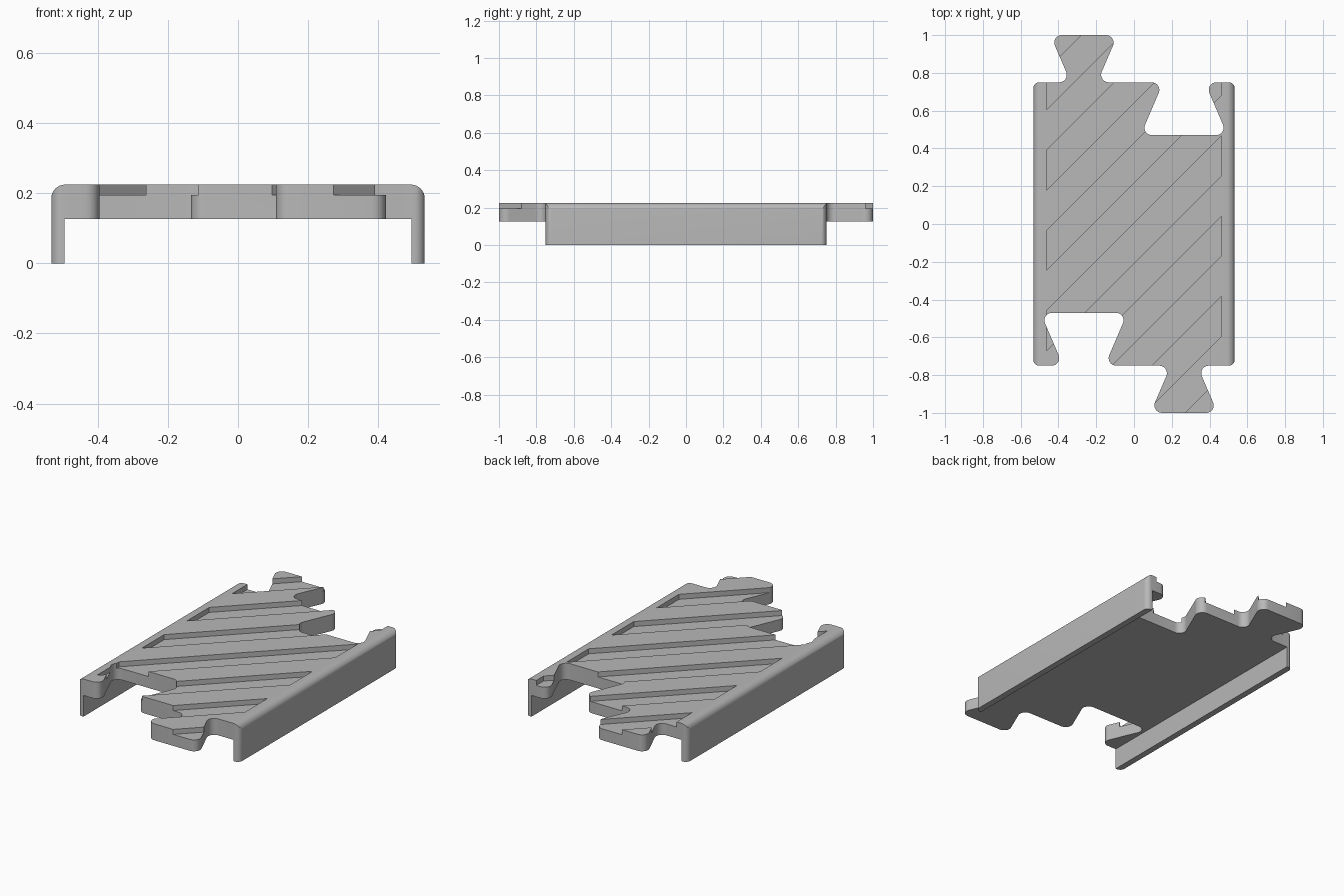
import bpy, bmesh, math
from mathutils import Vector, Matrix

cube = bpy.data.objects.get("Cube")
if cube:
    bpy.data.objects.remove(cube, do_unlink=True)

HALF_W, HALF_L, TIP = 0.533, 0.75, 1.0
TOP, UNDER, GROOVE_Z = 0.225, 0.127, 0.195
WALL_IN, JOINT_X = 0.495, 0.265

grey = bpy.data.materials.new("light_grey")
grey.use_nodes = True
colour = (0.48, 0.48, 0.48, 1)
grey.diffuse_color = colour
grey.node_tree.nodes["Principled BSDF"].inputs["Base Color"].default_value = colour


def rounded(corners, steps=8):
    """Fillet each (x, y, radius) corner of a closed polygon."""
    out = []
    for i, (x, y, r) in enumerate(corners):
        p = Vector((x, y))
        a = (Vector(corners[i - 1][:2]) - p).normalized()
        b = (Vector(corners[(i + 1) % len(corners)][:2]) - p).normalized()
        if r == 0:
            out.append(p)
            continue
        half = a.angle(b) / 2
        centre = p + (a + b).normalized() * r / math.sin(half)
        start = p + a * r / math.tan(half) - centre
        end = p + b * r / math.tan(half) - centre
        sweep = start.angle_signed(end)
        for s in range(steps + 1):
            out.append(centre + Matrix.Rotation(-sweep * s / steps, 2) @ start)
    return out


def prism(name, outline, low, high, along_y=False):
    """Extrude an outline along z, or an x-z profile along y."""
    bm = bmesh.new()
    place = (lambda p: (p[0], low, p[1])) if along_y else (lambda p: (p[0], p[1], low))
    face = bm.faces.new([bm.verts.new(place(p)) for p in outline])
    grown = bmesh.ops.extrude_face_region(bm, geom=[face])["geom"]
    shift = (0, high - low, 0) if along_y else (0, 0, high - low)
    bmesh.ops.translate(bm, vec=shift, verts=[v for v in grown if isinstance(v, bmesh.types.BMVert)])
    bmesh.ops.recalc_face_normals(bm, faces=bm.faces)
    mesh = bpy.data.meshes.new(name)
    bm.to_mesh(mesh)
    bm.free()
    mesh.materials.append(grey)
    obj = bpy.data.objects.new(name, mesh)
    bpy.context.collection.objects.link(obj)
    return obj


def combine(target, cutter, operation):
    mod = target.modifiers.new("cut", "BOOLEAN")
    mod.operation, mod.object, mod.solver = operation, cutter, "EXACT"
    bpy.context.view_layer.objects.active = target
    bpy.ops.object.modifier_apply(modifier=mod.name)
    bpy.data.objects.remove(cutter, do_unlink=True)


# Channel section: two thin side walls under a deck with rounded shoulders
w = HALF_W + 0.0004
deck = prism("track_deck", rounded([
    (-w, 0, 0), (-WALL_IN, 0, 0), (-WALL_IN, UNDER, 0), (WALL_IN, UNDER, 0),
    (WALL_IN, 0, 0), (w, 0, 0), (w, TOP, 0.04), (-w, TOP, 0.04)]), -1.1, 1.1, True)

# Plan outline: dovetail socket and tab on one end, turned half round for the other
R = 0.04
front = [
    (-HALF_W, -HALF_L, 0.03),
    (-JOINT_X - 0.11, -HALF_L, R), (-JOINT_X - 0.23, -0.47, R),
    (-JOINT_X + 0.23, -0.47, R), (-JOINT_X + 0.11, -HALF_L, R),
    (JOINT_X - 0.07, -HALF_L, R), (JOINT_X - 0.178, -TIP, R),
    (JOINT_X + 0.178, -TIP, R), (JOINT_X + 0.07, -HALF_L, R),
    (HALF_W, -HALF_L, 0.03)]
back = [(-x, -y, r) for x, y, r in front]
combine(deck, prism("plan_outline", rounded(front + back), -0.1, 0.4), "INTERSECT")

# Diagonal grooves across the top
GX, PITCH, WIDTH = 0.463, 0.425, 0.21
for k in range(-3, 4):
    c = -0.207 + PITCH * k
    bar = [(-GX, c - GX), (GX, c + GX), (GX, c + WIDTH + GX), (-GX, c + WIDTH - GX)]
    combine(deck, prism("groove_cutter", bar, GROOVE_Z, 0.3), "DIFFERENCE")

# Smooth rounds, crisp edges
bpy.ops.object.select_all(action="DESELECT")
deck.select_set(True)
bpy.context.view_layer.objects.active = deck
bpy.ops.object.shade_smooth_by_angle(angle=math.radians(30))
